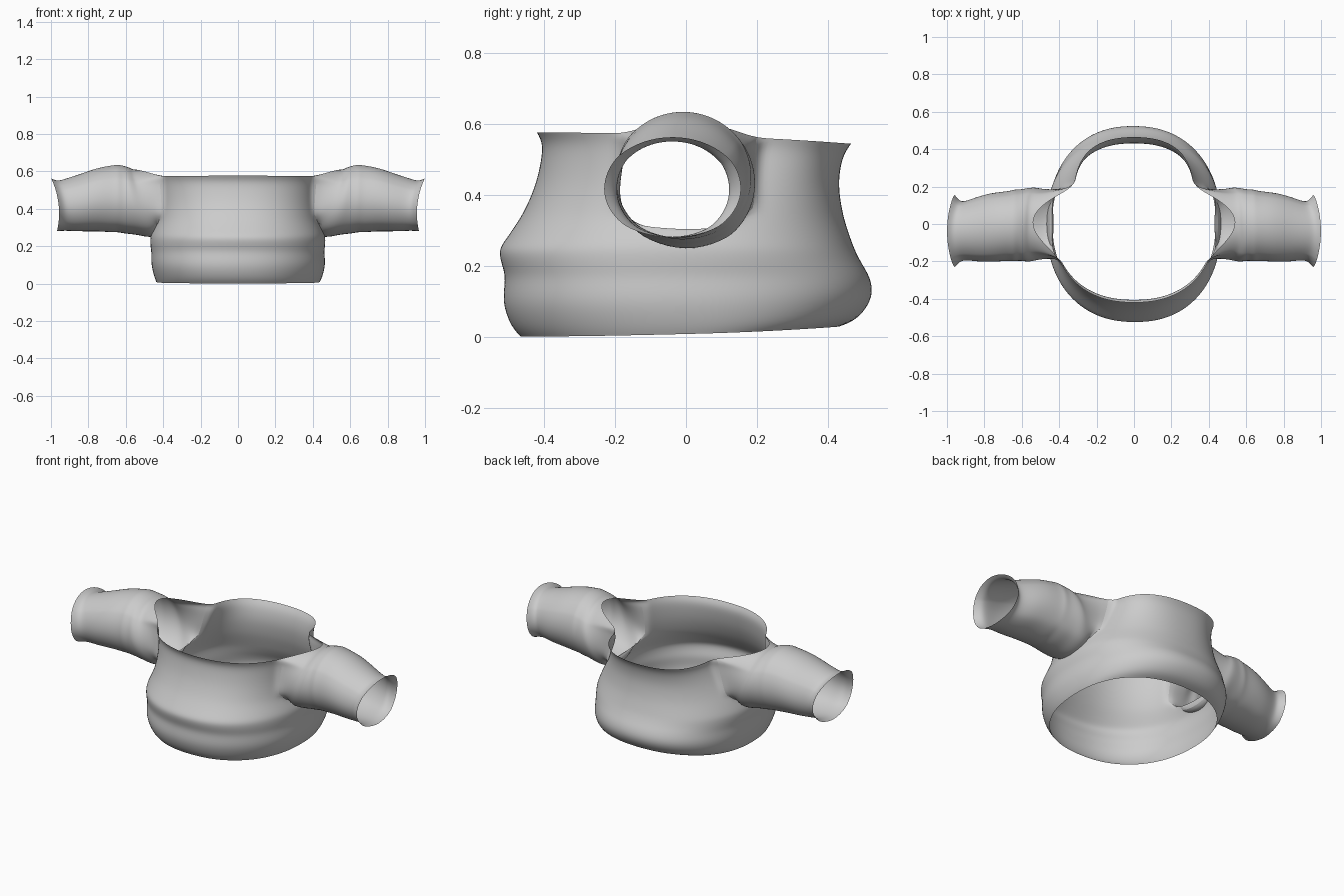
import bpy, bmesh
from math import sin, cos, pi, atan2, copysign, radians

cube = bpy.data.objects.get("Cube")
if cube:
    bpy.data.objects.remove(cube, do_unlink=True)

fabric = bpy.data.materials.new("grey_fabric")
fabric.use_nodes = True
GREY = (0.6, 0.6, 0.6, 1)
fabric.diffuse_color = GREY
bsdf = fabric.node_tree.nodes["Principled BSDF"]
bsdf.inputs["Base Color"].default_value = GREY
bsdf.inputs["Roughness"].default_value = 0.8

# Torso rings: front height, back height, half width, front depth, back depth
TORSO = [
    (.002, .030, .438, .464, .435), (.03, .05, .450, .492, .490),
    (.10, .115, .468, .522, .530), (.165, .17, .462, .510, .518),
    (.20, .205, .468, .519, .497), (.245, .24, .470, .530, .48),
    (.275, .265, .462, .508, .47), (.328, .318, .440, .472, .451),
    (.37, .36, .432, .449, .44), (.43, .42, .427, .424, .431),
    (.49, .47, .427, .410, .434), (.545, .515, .43, .403, .445),
    (.577, .545, .435, .421, .466),
]
# Sleeve rings: distance out, y range, z range, lean of the top edge
SLEEVE = [
    (.490, -.190, .188, .243, .612, .075), (.53, -.198, .200, .236, .622, .05),
    (.57, -.207, .195, .252, .628, .03), (.61, -.197, .187, .256, .634, .01),
    (.645, -.205, .188, .266, .638, .0), (.67, -.198, .178, .263, .634, .0),
    (.75, -.206, .172, .271, .622, .0), (.84, -.205, .152, .270, .588, .0),
    (.92, -.194, .122, .275, .560, .01), (.955, -.204, .124, .275, .548, .012),
    (.985, -.234, .158, .272, .565, .015),
]
COLS, ARM_HALF, ARM_ROW = 48, 3, 7      # columns, armhole half span, armhole sill


def torso_point(ring, col):
    zf, zb, rx, yf, yb = ring
    a = 2 * pi * col / COLS
    c, s = cos(a), sin(a)
    p = 2 / 2.25
    fold = 1 + .007 * sin(3 * a + zf * 22) * max(0, 1 - zf / .4)
    # Shoulder blades draw in towards the neckline
    pinch = .24 * c * c * min(1, max(0, (zf - .34) / .2)) if s > 0 else 0
    x = rx * copysign(abs(c) ** p, c) * fold * (1 - pinch)
    y = (yb if s > 0 else yf) * copysign(abs(s) ** p, s) * fold
    return x, y, zf + (zb - zf) * ((s + 1) / 2) ** 2


def arm_offset(col, side):
    centre = 0 if side > 0 else COLS // 2
    return (col - centre + COLS // 2) % COLS - COLS // 2


bm = bmesh.new()
grid = {}
for r, ring in enumerate(TORSO):
    for c in range(COLS):
        inside = any(abs(arm_offset(c, s)) < ARM_HALF for s in (1, -1))
        if r <= ARM_ROW or not inside:
            grid[r, c] = bm.verts.new(torso_point(ring, c))

# Torso wall, open at the armholes, with the lower armhole corners cut off
for r in range(len(TORSO) - 1):
    for c in range(COLS):
        keys = [(r, c), (r, (c + 1) % COLS), (r + 1, (c + 1) % COLS), (r + 1, c)]
        corners = [grid[k] for k in keys if k in grid]
        if len(corners) >= 3:
            bm.faces.new(corners)

# Sleeves grow from each armhole edge and an arched shoulder neckline
TOP = len(TORSO) - 1
ARCH = 8
for side in (1, -1):
    centre = 0 if side > 0 else COLS // 2
    back = (centre + side * ARM_HALF) % COLS
    front = (centre - side * ARM_HALF) % COLS
    loop = [grid[r, back] for r in range(TOP, ARM_ROW, -1)]
    loop += [grid[ARM_ROW, (centre + side * k) % COLS]
             for k in range(ARM_HALF - 1, -ARM_HALF, -1)]
    loop += [grid[r, front] for r in range(ARM_ROW + 1, TOP + 1)]
    a, b = loop[-1].co.copy(), loop[0].co.copy()
    for k in range(1, ARCH):
        t = k / ARCH
        p = a.lerp(b, t)
        h = sin(pi * t)
        loop.append(bm.verts.new((p.x + side * (.543 - abs(p.x)) * h ** .9,
                                  p.y * .97, p.z + .042 * h)))
    angles = [atan2((v.co.z - .43) / .18, v.co.y / .19) for v in loop]
    for x, y0, y1, z0, z1, lean in SLEEVE:
        ring = []
        for ang in angles:
            # The cuff edge is cut back at its front and back
            dip = .03 * cos(ang) ** 2 * x ** 6
            ring.append(bm.verts.new((
                side * (x + lean * sin(ang) - dip),
                (y0 + y1) / 2 + (y1 - y0) / 2 * cos(ang),
                (z0 + z1) / 2 + (z1 - z0) / 2 * sin(ang))))
        n = len(loop)
        for i in range(n):
            j = (i + 1) % n
            bm.faces.new((loop[i], loop[j], ring[j], ring[i]))
        loop = ring

# Make the open cloth face outward
bmesh.ops.recalc_face_normals(bm, faces=bm.faces)
bm.faces.ensure_lookup_table()
probe = bm.faces[0]
if probe.normal.dot(probe.calc_center_median()) < 0:
    bmesh.ops.reverse_faces(bm, faces=bm.faces)

mesh = bpy.data.meshes.new("cropped_top")
bm.to_mesh(mesh)
bm.free()
mesh.materials.append(fabric)
top = bpy.data.objects.new("cropped_top", mesh)
bpy.context.collection.objects.link(top)
sub = top.modifiers.new("smooth_cloth", 'SUBSURF')
sub.levels = sub.render_levels = 2

bpy.context.view_layer.objects.active = top
top.select_set(True)
bpy.ops.object.shade_smooth_by_angle(angle=radians(60))
